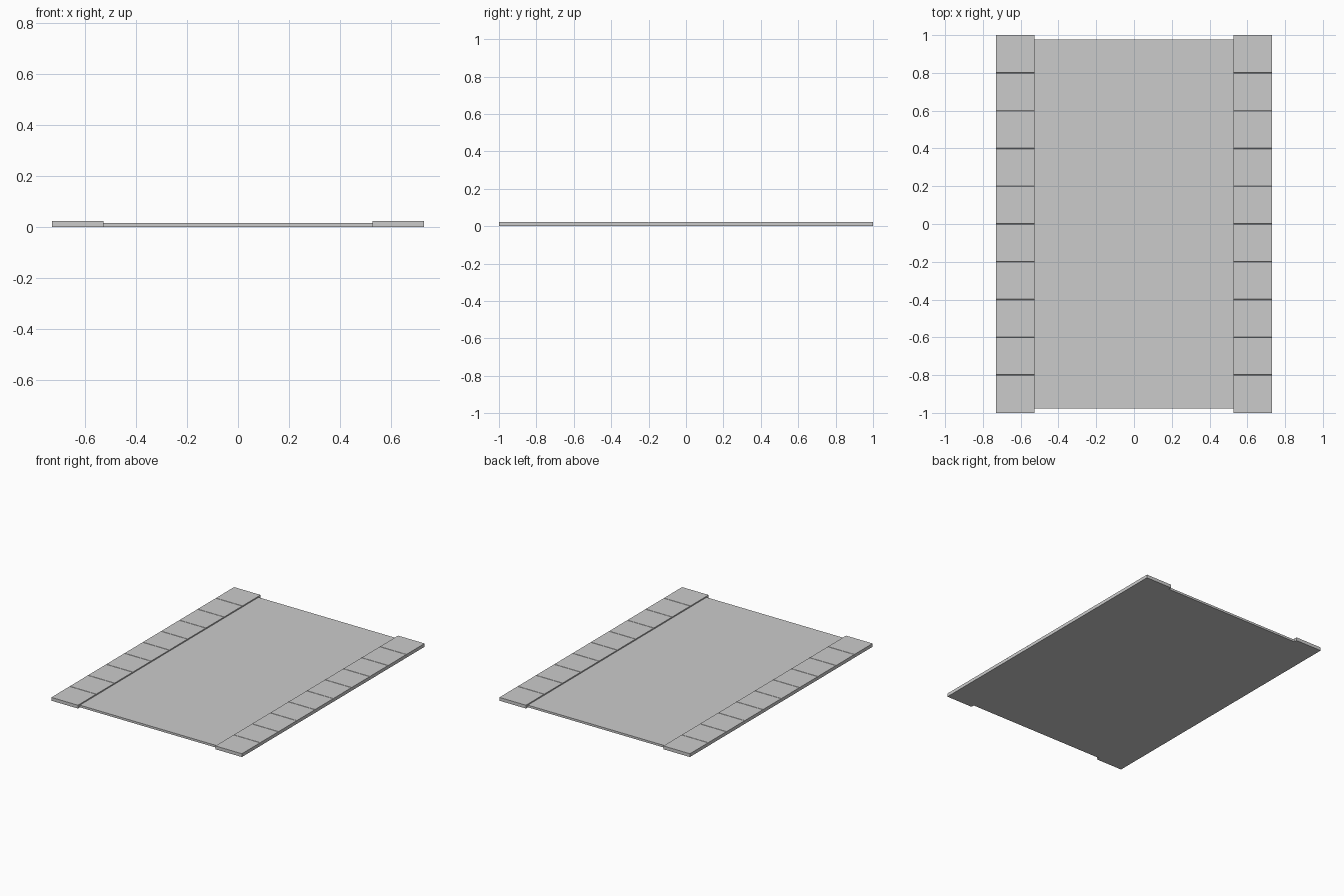
import bpy, bmesh

if "Cube" in bpy.data.objects:
    bpy.data.objects.remove(bpy.data.objects["Cube"])

INNER, OUTER = 0.527, 0.73      # sidewalk x extents
CURB_H, ROAD_H = 0.023, 0.015
GROOVE_W, GROOVE_D = 0.004, 0.003


def finish(name, bm):
    bmesh.ops.recalc_face_normals(bm, faces=bm.faces)
    mesh = bpy.data.meshes.new(name)
    bm.to_mesh(mesh)
    bm.free()
    obj = bpy.data.objects.new(name, mesh)
    bpy.context.collection.objects.link(obj)
    return obj


def extruded_strip(name, profile, x0, x1):
    """Side profile of (y, z) points swept along x."""
    bm = bmesh.new()
    face = bm.faces.new([bm.verts.new((x0, y, z)) for y, z in profile])
    out = bmesh.ops.extrude_face_region(bm, geom=[face], use_keep_orig=True)
    verts = [v for v in out["geom"] if isinstance(v, bmesh.types.BMVert)]
    bmesh.ops.translate(bm, verts=verts, vec=(x1 - x0, 0, 0))
    return finish(name, bm)


# Road slab between the sidewalks
road = [(-0.978, 0), (0.978, 0), (0.978, ROAD_H), (-0.978, ROAD_H)]
extruded_strip("road_slab", road, -INNER, INNER)

# Sidewalk profile: ten paving slabs divided by fine V joints
walk = [(-1, CURB_H), (-1, 0), (1, 0), (1, CURB_H)]
for i in range(4, -5, -1):
    y = i * 0.2
    walk += [(y + GROOVE_W / 2, CURB_H), (y, CURB_H - GROOVE_D),
             (y - GROOVE_W / 2, CURB_H)]

# Sidewalks on both sides
extruded_strip("sidewalk_left", walk, -OUTER, -INNER)
extruded_strip("sidewalk_right", walk, INNER, OUTER)
